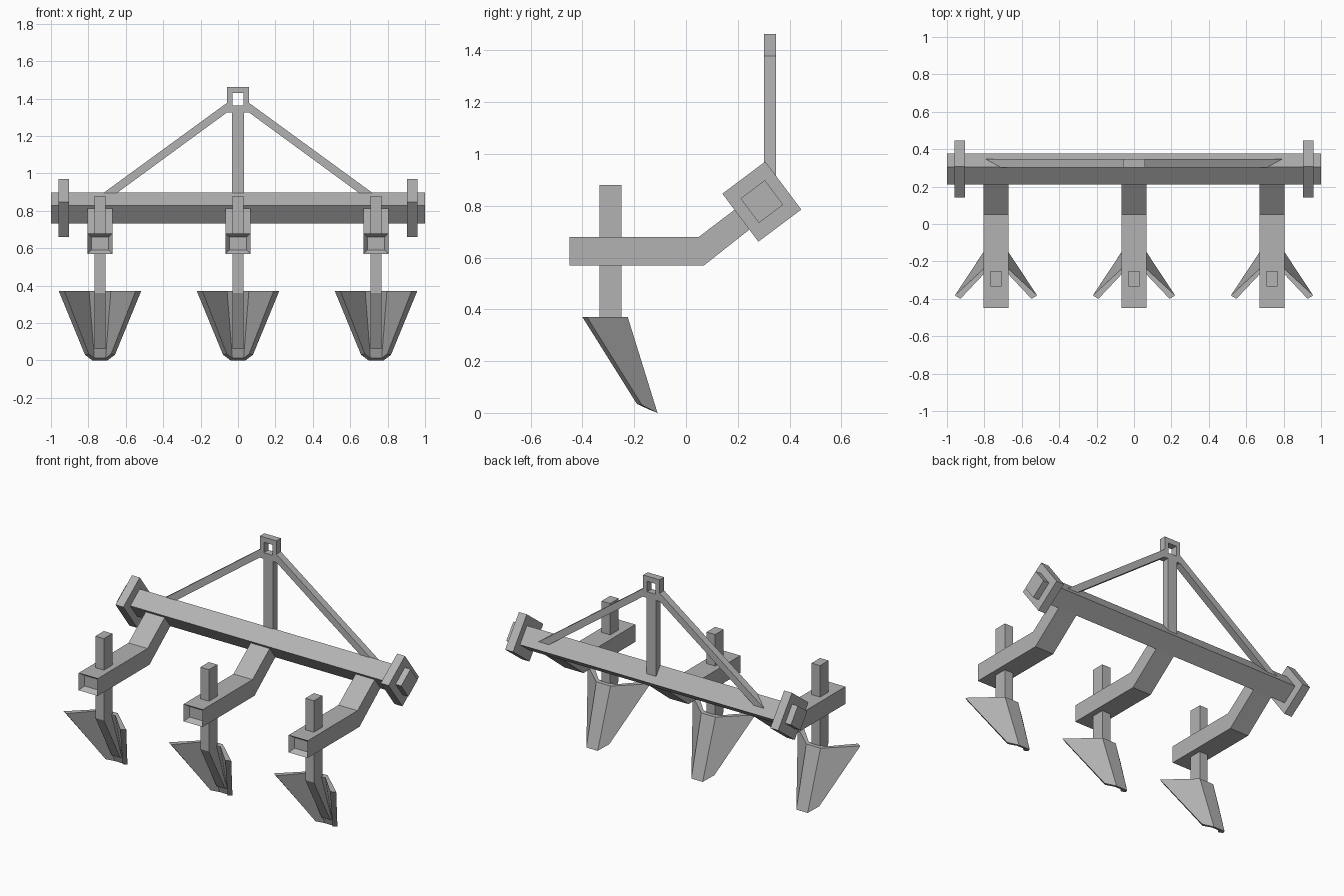
import bpy
import bmesh
from mathutils import Matrix, Vector

cube = bpy.data.objects.get("Cube")
if cube:
    bpy.data.objects.remove(cube)

GREY = (0.45, 0.45, 0.45, 1)
steel = bpy.data.materials.new("steel_grey")
steel.diffuse_color = GREY
steel.use_nodes = True
steel.node_tree.nodes["Principled BSDF"].inputs["Base Color"].default_value = GREY


def finish(name, bm):
    bmesh.ops.recalc_face_normals(bm, faces=bm.faces)
    mesh = bpy.data.meshes.new(name)
    bm.to_mesh(mesh)
    bm.free()
    mesh.materials.append(steel)
    obj = bpy.data.objects.new(name, mesh)
    bpy.context.collection.objects.link(obj)
    return obj


def loft(bm, ring_a, ring_b, caps=True):
    """Join two equal rings of points with quads."""
    a = [bm.verts.new(p) for p in ring_a]
    b = [bm.verts.new(p) for p in ring_b]
    n = len(a)
    for i in range(n):
        j = (i + 1) % n
        bm.faces.new((a[i], a[j], b[j], b[i]))
    if caps:
        bm.faces.new(a)
        bm.faces.new(b)
    return a, b


def side_prism(bm, profile, x0, x1):
    """Extrude a (y, z) profile along x."""
    loft(bm, [(x0, y, z) for y, z in profile], [(x1, y, z) for y, z in profile])


def front_prism(name, profile, y0, y1):
    """Extrude an (x, z) profile along y."""
    bm = bmesh.new()
    loft(bm, [(x, y0, z) for x, z in profile], [(x, y1, z) for x, z in profile])
    return finish(name, bm)


# Tilted toolbar and its end plates
AXIS = Vector((0, 0.293, 0.816))
TILT = Matrix(((1, 0, 0), (0, 0.8, -0.6), (0, 0.6, 0.8))).to_4x4()


def tilted_box(name, x, size):
    bm = bmesh.new()
    bmesh.ops.create_cube(bm, size=1)
    bmesh.ops.scale(bm, vec=size, verts=bm.verts)
    bmesh.ops.transform(bm, matrix=TILT, verts=bm.verts)
    bmesh.ops.translate(bm, vec=AXIS + Vector((x, 0, 0)), verts=bm.verts)
    finish(name, bm)


tilted_box("toolbar", 0, (2, 0.118, 0.118))
for side, label in ((1, "left"), (-1, "right")):
    tilted_box("end_plate_" + label, side * 0.932, (0.055, 0.207, 0.232))

# Hitch mast: post, braces and pierced head
Y0, Y1 = 0.302, 0.347
front_prism("mast_post", [(-0.033, 0.83), (0.033, 0.83), (0.033, 1.36), (-0.033, 1.36)], Y0, Y1)
for side, label in ((1, "left"), (-1, "right")):
    brace = [(0.03, 1.34), (0.06, 1.325), (0.75, 0.82), (0.823, 0.82), (0.055, 1.38), (0.03, 1.36)]
    front_prism("mast_brace_" + label, [(side * x, z) for x, z in brace], Y0, Y1)


def rectangle(y, half, low, high):
    return [(-half, y, low), (half, y, low), (half, y, high), (-half, y, high)]


bm = bmesh.new()
outer = loft(bm, rectangle(Y0, 0.058, 1.325, 1.463), rectangle(Y1, 0.058, 1.325, 1.463), False)
inner = loft(bm, rectangle(Y0, 0.03, 1.364, 1.43), rectangle(Y1, 0.03, 1.364, 1.43), False)
for o, n in zip(outer, inner):
    for i in range(4):
        j = (i + 1) % 4
        bm.faces.new((o[i], o[j], n[j], n[i]))
finish("mast_head", bm)

# Tine assemblies: cranked arm, shank and winged share
ARM = [(-0.45, 0.57), (0.07, 0.57), (0.288, 0.742), (0.25, 0.832), (0.05, 0.68), (-0.45, 0.68)]
SHANK = [(-0.335, 0.88), (-0.335, 0.36), (-0.17, 0.06), (-0.13, 0.06), (-0.25, 0.37), (-0.25, 0.88)]


def mirrored_ring(half):
    """Complete a half ring that runs from back centre to front centre."""
    return half + [(-x, y, z) for x, y, z in reversed(half)]


SHARE_TOP = mirrored_ring([(0.05, -0.225, 0.37), (0.22, -0.382, 0.37),
                           (0.19, -0.4, 0.37), (0.058, -0.26, 0.37)])
SHARE_BOTTOM = mirrored_ring([(0.04, -0.11, 0), (0.08, -0.17, 0.03),
                              (0.06, -0.19, 0.035), (0.03, -0.14, 0.012)])

for x, label in ((-0.738, "right"), (0, "middle"), (0.738, "left")):
    bm = bmesh.new()
    side_prism(bm, ARM, -0.067, 0.067)
    bmesh.ops.recalc_face_normals(bm, faces=bm.faces)
    end = [f for f in bm.faces if f.normal.y < -0.99]
    bmesh.ops.inset_region(bm, faces=end, thickness=0.03)
    bmesh.ops.translate(bm, vec=(0, 0.03, 0), verts=end[0].verts)
    arm = finish("arm_" + label, bm)

    bm = bmesh.new()
    side_prism(bm, SHANK, -0.03, 0.03)
    shank = finish("shank_" + label, bm)

    bm = bmesh.new()
    loft(bm, SHARE_TOP, SHARE_BOTTOM)
    share = finish("share_" + label, bm)

    for part in (arm, shank, share):
        part.location.x = x
